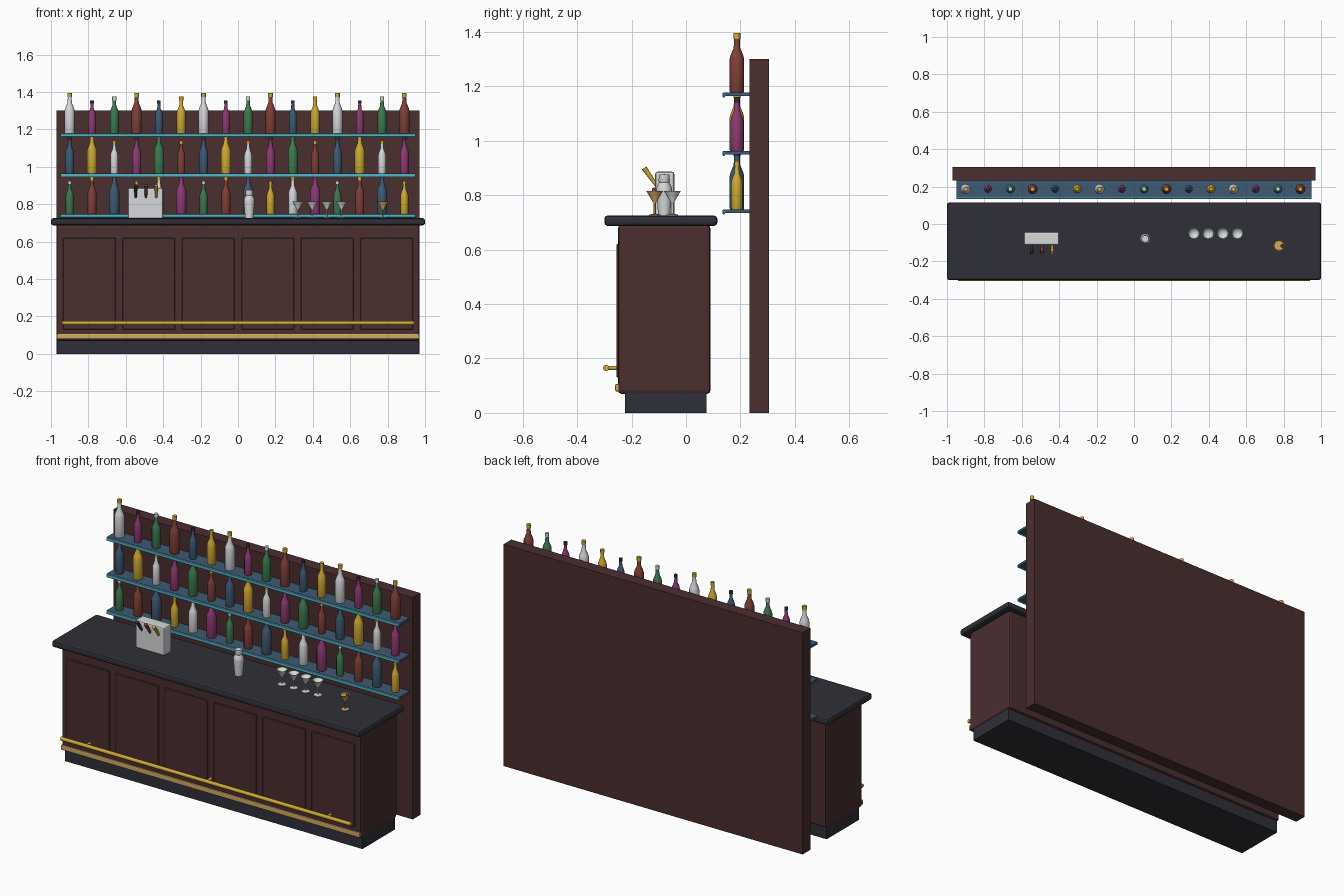
import bpy, bmesh, math
from mathutils import Vector

cube = bpy.data.objects.get("Cube")
if cube:
    bpy.data.objects.remove(cube, do_unlink=True)


def material(name, *rgb):
    """Flat material from 8-bit sRGB values, stored as linear."""
    lin = [((c / 255 + 0.055) / 1.055) ** 2.4 for c in rgb] + [1]
    m = bpy.data.materials.new(name)
    m.use_nodes = True
    m.diffuse_color = lin
    bsdf = m.node_tree.nodes["Principled BSDF"]
    bsdf.inputs["Base Color"].default_value = lin
    bsdf.inputs["Roughness"].default_value = 0.6
    return m


WOOD = material("dark wood", 74, 46, 47)
DARK = material("charcoal", 47, 47, 56)
TAN = material("pale brass", 208, 168, 96)
YELLOW = material("yellow brass", 206, 170, 52)
BLUE = material("slate blue", 62, 90, 114)
CYAN = material("cyan glow", 80, 184, 206)
WHITE = material("silver white", 214, 217, 218)
MAGENTA = material("magenta", 142, 58, 116)
GREEN = material("bottle green", 62, 122, 80)
RUST = material("rust brown", 128, 64, 54)


def finish(name, bm, mats, smooth=False):
    bmesh.ops.recalc_face_normals(bm, faces=bm.faces)
    mesh = bpy.data.meshes.new(name)
    bm.to_mesh(mesh)
    bm.free()
    for m in mats:
        mesh.materials.append(m)
    if smooth:
        for p in mesh.polygons:
            p.use_smooth = True
        mesh.set_sharp_from_angle(angle=math.radians(40))
    ob = bpy.data.objects.new(name, mesh)
    bpy.context.collection.objects.link(ob)
    return ob


def box(name, mat, x, y, z, bevel=0, segments=2):
    """Box from (min, max) ranges, with an optional bevel."""
    bm = bmesh.new()
    bmesh.ops.create_cube(bm, size=1)
    for v in bm.verts:
        for k, (lo, hi) in enumerate((x, y, z)):
            v.co[k] = (lo + hi) / 2 + v.co[k] * (hi - lo)
    ob = finish(name, bm, [mat])
    if bevel:
        mod = ob.modifiers.new("Bevel", "BEVEL")
        mod.width, mod.segments = bevel, segments
    return ob


def rod(name, mat, start, end, r1, r2=None, sides=12):
    """Tapered cylinder between two points."""
    a, b = Vector(start), Vector(end)
    bm = bmesh.new()
    bmesh.ops.create_cone(bm, cap_ends=True, segments=sides, radius1=r1,
                          radius2=r1 if r2 is None else r2, depth=(b - a).length)
    ob = finish(name, bm, [mat], True)
    ob.location = (a + b) / 2
    ob.rotation_mode = "QUATERNION"
    ob.rotation_quaternion = (b - a).to_track_quat("Z", "Y")
    return ob


def lathe(name, mats, profile, loc, cap_z=None, sides=12):
    """Spin (radius, height) points; faces above cap_z take the second material."""
    bm = bmesh.new()
    verts = [bm.verts.new((r, 0, z)) for r, z in profile]
    edges = [bm.edges.new(pair) for pair in zip(verts, verts[1:])]
    bmesh.ops.spin(bm, geom=verts + edges, cent=(0, 0, 0), axis=(0, 0, 1),
                   angle=math.tau, steps=sides, use_duplicate=False)
    bmesh.ops.remove_doubles(bm, verts=bm.verts, dist=0.0001)
    if cap_z is not None:
        for f in bm.faces:
            f.material_index = int(f.calc_center_median().z >= cap_z)
    ob = finish(name, bm, mats, True)
    ob.location = loc
    return ob


# Counter
box("plinth", DARK, (-0.965, 0.965), (-0.225, 0.075), (0, 0.08))
box("counter_body", WOOD, (-0.97, 0.97), (-0.25, 0.09), (0.07, 0.69), 0.012)
box("countertop", DARK, (-1, 1), (-0.3, 0.115), (0.687, 0.725), 0.012)
for i in range(6):
    x = (i - 2.5) * 0.318
    box("front_panel", WOOD, (x - 0.14, x + 0.14), (-0.256, -0.24), (0.13, 0.62), 0.003, 1)

# Brass kick strip and foot rail
box("kick_strip", TAN, (-0.97, 0.97), (-0.26, -0.245), (0.078, 0.107), 0.006)
rod("foot_rail", YELLOW, (-0.94, -0.294, 0.165), (0.94, -0.294, 0.165), 0.011)
for x in (-0.78, 0, 0.78):
    rod("rail_bracket", YELLOW, (x, -0.25, 0.165), (x, -0.294, 0.165), 0.008)

# Back wall, shelves and bottles
box("back_wall", WOOD, (-0.97, 0.97), (0.233, 0.305), (0, 1.3))
BOTTLES = [(WHITE, YELLOW), (MAGENTA, DARK), (GREEN, WHITE),
           (RUST, YELLOW), (BLUE, DARK), (YELLOW, YELLOW)]
SIZES = [(0.027, 0.217), (0.021, 0.177), (0.024, 0.197)]
for row, top in enumerate((1.178, 0.963, 0.748)):
    box("shelf", BLUE, (-0.95, 0.95), (0.142, 0.235), (top - 0.014, top))
    box("shelf_light_strip", CYAN, (-0.95, 0.95), (0.135, 0.143), (top - 0.019, top - 0.001), 0.002, 1)
    for i in range(16):
        r, h = SIZES[(i + 2 * row) % 3]
        profile = [(0, 0), (r * 0.93, 0), (r, h * 0.02), (r, h * 0.56), (r * 0.85, h * 0.63),
                   (r * 0.45, h * 0.75), (r * 0.36, h * 0.9), (r * 0.46, h * 0.9),
                   (r * 0.46, h), (0, h)]
        lathe("bottle", BOTTLES[(i + 4 * row) % 6], profile,
              (-0.9 + i * 0.1193, 0.187, top), h * 0.895)

# Beer tap box with leaning handles
box("tap_box", WHITE, (-0.588, -0.4), (-0.113, -0.043), (0.723, 0.886), 0.008)
for x, mat in ((-0.547, DARK), (-0.492, RUST), (-0.437, YELLOW)):
    rod("tap_handle", mat, (x, -0.108, 0.835), (x, -0.154, 0.9), 0.006, 0.01)

# Cocktail shaker
lathe("shaker", [WHITE],
      [(0, 0), (0.022, 0), (0.029, 0.09), (0.029, 0.1), (0.019, 0.122),
       (0.021, 0.126), (0.019, 0.15), (0, 0.152)], (0.06, -0.08, 0.725))

# Cocktail glasses
GLASS = [(0, 0), (0.021, 0), (0.021, 0.003), (0.004, 0.007), (0.004, 0.045),
         (0.031, 0.09), (0.028, 0.09), (0, 0.05)]
for x in (0.32, 0.397, 0.475, 0.553):
    lathe("cocktail_glass", [WHITE], GLASS, (x, -0.05, 0.725))

# Served drink with cherry garnish
lathe("served_drink", [TAN], GLASS[:6] + [(0.028, 0.09), (0.026, 0.084), (0, 0.084)],
      (0.775, -0.115, 0.725))
bm = bmesh.new()
bmesh.ops.create_uvsphere(bm, u_segments=10, v_segments=6, radius=0.009)
finish("cherry", bm, [RUST], True).location = (0.793, -0.117, 0.819)
